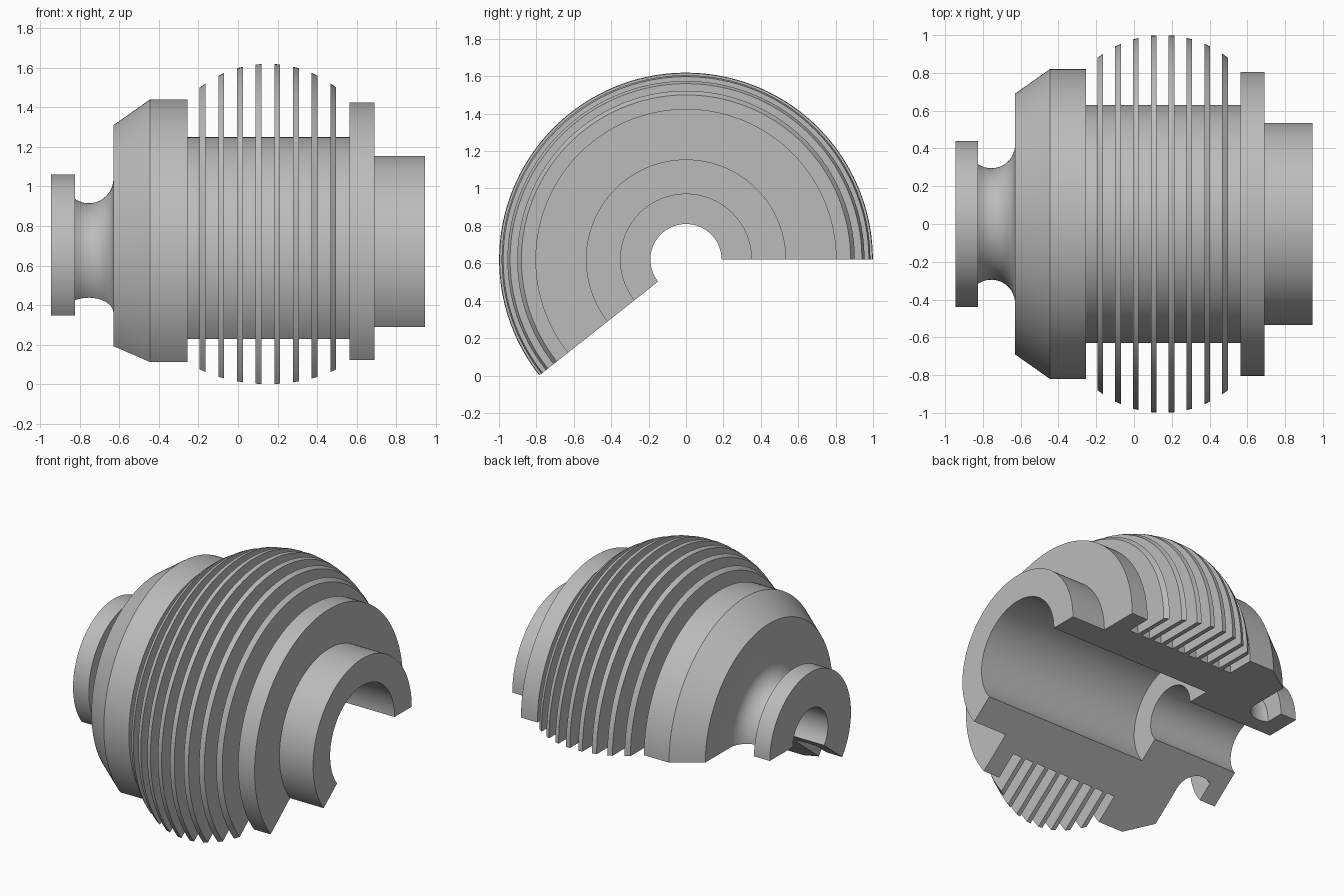
import bpy, bmesh, math

cube = bpy.data.objects.get("Cube")
if cube:
    bpy.data.objects.remove(cube, do_unlink=True)

AXIS_Z = 0.62                  # height of the turning axis, which runs along x
SWEEP = math.radians(218.3)    # the part is a cutaway, not a full turn
STEPS = 100

grey = bpy.data.materials.new("light_grey")
grey.use_nodes = True
colour = (0.5, 0.5, 0.5, 1)
grey.diffuse_color = colour
grey.node_tree.nodes["Principled BSDF"].inputs["Base Color"].default_value = colour


def revolve(name, profile):
    """Turn a closed (x, radius) outline about the axis and cap both cut ends."""
    bm = bmesh.new()
    rings = []
    for i in range(STEPS + 1):
        a = SWEEP * i / STEPS
        rings.append([bm.verts.new((x, r * math.cos(a), AXIS_Z + r * math.sin(a)))
                      for x, r in profile])
    for ring, after in zip(rings, rings[1:]):
        for j in range(len(profile)):
            bm.faces.new((ring[j - 1], ring[j], after[j], after[j - 1]))
    bm.faces.new(rings[0])
    bm.faces.new(rings[-1])
    bmesh.ops.recalc_face_normals(bm, faces=bm.faces)
    mesh = bpy.data.meshes.new(name)
    bm.to_mesh(mesh)
    bm.free()
    mesh.materials.append(grey)
    obj = bpy.data.objects.new(name, mesh)
    bpy.context.collection.objects.link(obj)
    bpy.ops.object.select_all(action='DESELECT')
    obj.select_set(True)
    bpy.context.view_layer.objects.active = obj
    bpy.ops.object.shade_smooth_by_angle()
    return obj


# Stepped bore, from the wide end to the narrow end
bore = [(0.945, 0.35), (-0.295, 0.35), (-0.295, 0.19), (-0.945, 0.19)]

# End collar and the round neck behind it
collar = [(-0.945, 0.44), (-0.825, 0.44)]
neck = []
for i in range(15):
    a = math.radians(236 + (360 - 236) * i / 14)
    neck.append((-0.755 + 0.125 * math.cos(a), 0.42 + 0.125 * math.sin(a)))

# Tapered shoulder
shoulder = [(-0.63, 0.69), (-0.445, 0.82), (-0.255, 0.82), (-0.255, 0.63)]

# Thin cooling fins whose tips follow one arc
fins = []
for i in range(8):
    x0 = -0.194 + 0.0944 * i
    x1 = x0 + 0.03
    tips = [(x, 0.444 + math.sqrt(0.556 ** 2 - (x - 0.152) ** 2)) for x in (x0, x1)]
    fins += [(x0, 0.63), *tips, (x1, 0.63)]

# Flange and the end sleeve
flange = [(0.565, 0.63), (0.565, 0.805), (0.69, 0.805), (0.69, 0.535), (0.945, 0.535)]

revolve("finned_sleeve_cutaway", bore + collar + neck + shoulder + fins + flange)
